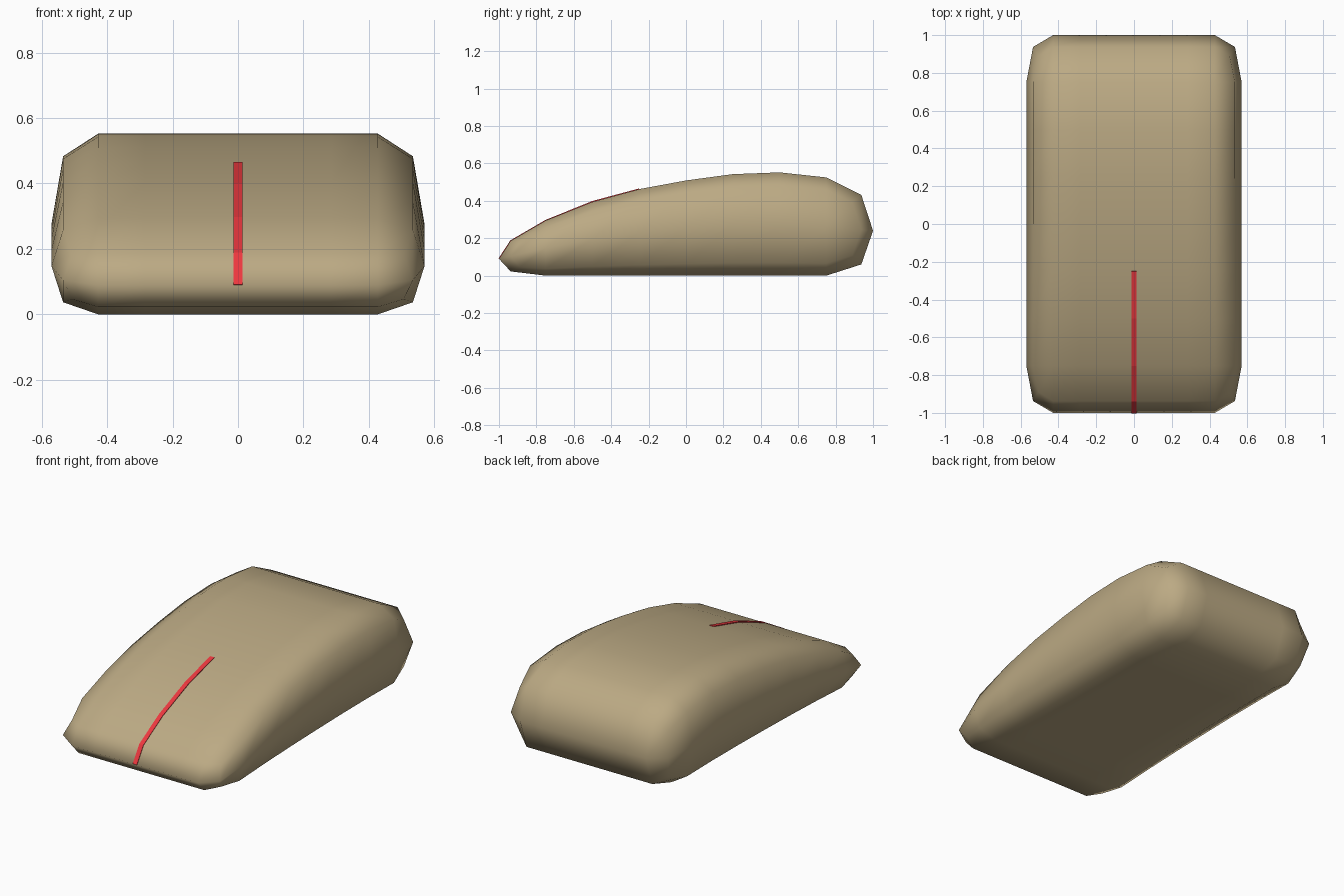
import bpy, bmesh
from mathutils import Matrix, Vector

if "Cube" in bpy.data.objects:
    bpy.data.objects.remove(bpy.data.objects["Cube"])


def make_object(name, bm, colour):
    mesh = bpy.data.meshes.new(name)
    bmesh.ops.recalc_face_normals(bm, faces=bm.faces)
    for f in bm.faces:
        f.smooth = True
    bm.to_mesh(mesh)
    bm.free()
    obj = bpy.data.objects.new(name, mesh)
    bpy.context.collection.objects.link(obj)
    mat = bpy.data.materials.new(name + "_material")
    mat.diffuse_color = colour
    mat.use_nodes = True
    mat.node_tree.nodes["Principled BSDF"].inputs["Base Color"].default_value = mat.diffuse_color
    mesh.materials.append(mat)
    return obj


# Body: a box cage of 4 x 4 cells with a humped top, rounded by one subdivision
top_heights = [0.18, 0.41, 0.515, 0.57, 0.48]   # at y = -1, -0.5, 0, 0.5, 1
bm = bmesh.new()
bmesh.ops.create_grid(bm, x_segments=4, y_segments=4, size=1,
                      matrix=Matrix.Diagonal((0.57, 1, 1, 1)))
ext = bmesh.ops.extrude_face_region(bm, geom=bm.faces[:], use_keep_orig=True)
for v in ext["geom"]:
    if isinstance(v, bmesh.types.BMVert):
        v.co.z = top_heights[round((v.co.y + 1) * 2)]
body = make_object("body", bm, (0.5, 0.4, 0.23, 1))
sub = body.modifiers.new("rounding", "SUBSURF")
sub.levels = sub.render_levels = 1
sub.use_limit_surface = False

# Stripe: a thin ribbon following the front half of the body's top
path = [Vector((0, y, z)) for y, z in
        [(-1, 0.09), (-0.9375, 0.186), (-0.75, 0.295), (-0.5, 0.396), (-0.25, 0.463)]]
bm = bmesh.new()
rows = []
for i, p in enumerate(path):
    t = (path[min(i + 1, len(path) - 1)] - path[max(i - 1, 0)]).normalized()
    n = Vector((0, -t.z, t.y))
    rows.append([bm.verts.new(p + n * d + Vector((x, 0, 0)))
                 for x, d in [(-0.014, -0.003), (-0.014, 0.003), (0.014, 0.003), (0.014, -0.003)]])
for a, b in zip(rows, rows[1:]):
    for k in range(4):
        bm.faces.new((a[k], a[(k + 1) % 4], b[(k + 1) % 4], b[k]))
bm.faces.new(rows[0])
bm.faces.new(rows[-1])
stripe = make_object("stripe", bm, (0.85, 0.04, 0.05, 1))
for f in stripe.data.polygons:
    f.use_smooth = False
